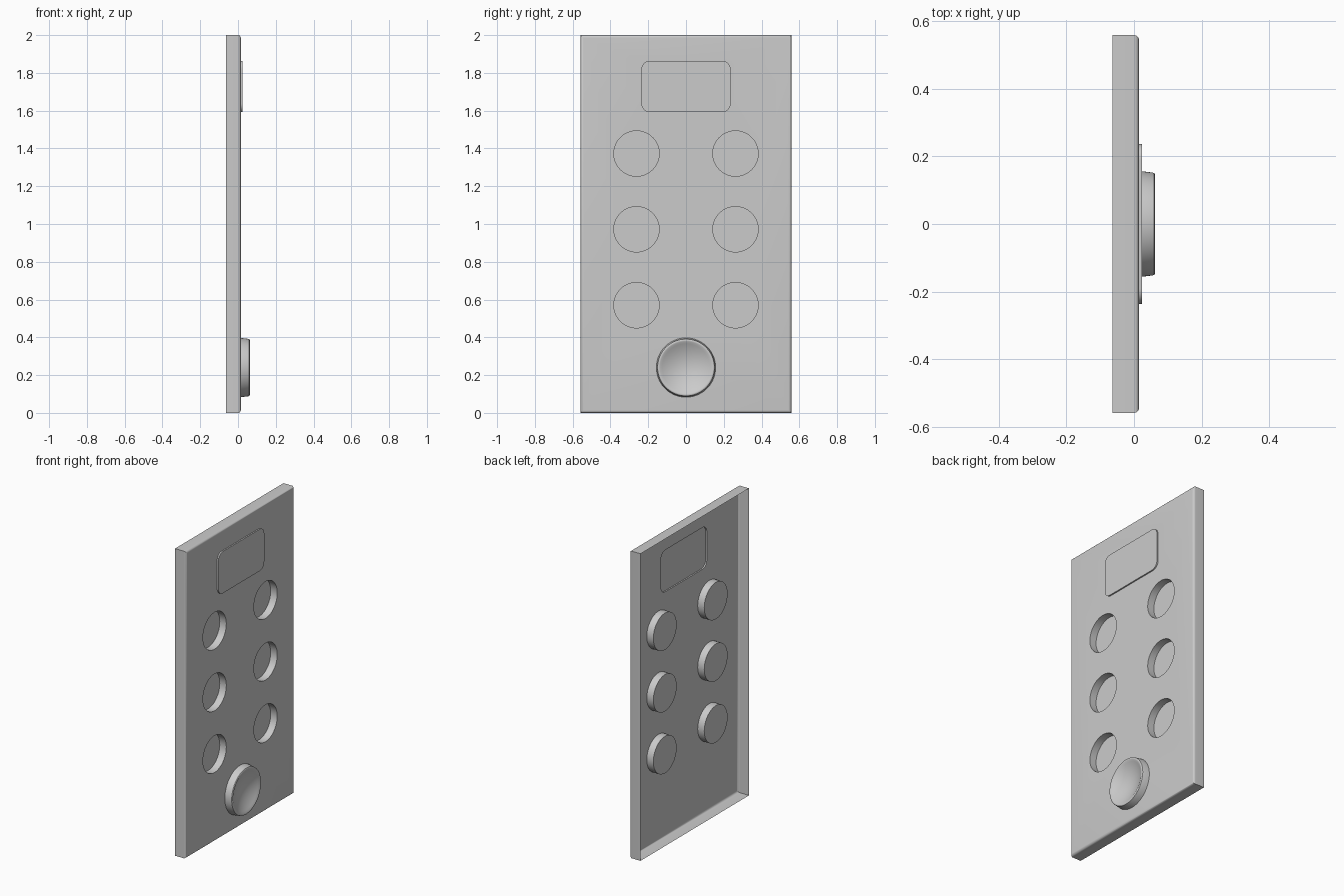
import bpy, bmesh, math

if "Cube" in bpy.data.objects:
    bpy.data.objects.remove(bpy.data.objects["Cube"])

BACK, FRONT, TOP = -0.063, 0.015, 0.024   # plate back rim, plate face, screen face


def circle(x, y, z, r, n=64):
    return [(x, y + r * math.cos(2 * math.pi * i / n), z + r * math.sin(2 * math.pi * i / n))
            for i in range(n)]


def rounded_rect(x, cz, hw, hh, r, n=8):
    pts = []
    for k, (sy, sz) in enumerate([(1, 1), (-1, 1), (-1, -1), (1, -1)]):
        for i in range(n + 1):
            a = math.pi / 2 * (k + i / n)
            pts.append((x, sy * (hw - r) + r * math.cos(a), cz + sz * (hh - r) + r * math.sin(a)))
    return pts


def rect(x, hw, z0, z1):
    return [(x, hw, z1), (x, -hw, z1), (x, -hw, z0), (x, hw, z0)]


def loft(name, rings, holes=()):
    """Skin a stack of rings and cap the last one, leaving the given holes open."""
    bm = bmesh.new()
    loops = [[bm.verts.new(p) for p in ring] for ring in rings]
    for a, b in zip(loops, loops[1:]):
        for i in range(len(a)):
            j = (i + 1) % len(a)
            bm.faces.new((a[i], a[j], b[j], b[i]))
    if holes:
        edge_loops = [loops[-1]] + [[bm.verts.new(p) for p in h] for h in holes]
        edges = []
        for lp in edge_loops:
            for i in range(len(lp)):
                pair = (lp[i], lp[(i + 1) % len(lp)])
                edges.append(bm.edges.get(pair) or bm.edges.new(pair))
        res = bmesh.ops.triangle_fill(bm, use_beauty=True, edges=edges, normal=(1, 0, 0))
        for f in res["geom"]:
            if isinstance(f, bmesh.types.BMFace):
                f.normal_update()
                if f.normal.x < 0:
                    f.normal_flip()
    else:
        bm.faces.new(loops[-1])
    mesh = bpy.data.meshes.new(name)
    bm.to_mesh(mesh)
    bm.free()
    obj = bpy.data.objects.new(name, mesh)
    bpy.context.collection.objects.link(obj)
    bpy.ops.object.select_all(action='DESELECT')
    obj.select_set(True)
    bpy.context.view_layer.objects.active = obj
    bpy.ops.object.shade_smooth_by_angle(angle=math.radians(35))
    return obj


# Plate: thin open-backed shell with rounded front edge
R = 0.015
wells = [(s * 0.262, z) for z in (1.373, 0.972, 0.57) for s in (-1, 1)]
plate_rings = [rect(BACK, 0.558, 0, 2)]
for i in range(7):
    a = math.pi / 2 * i / 6
    d = R * (1 - math.cos(a))
    plate_rings.append(rect(FRONT - R + R * math.sin(a), 0.558 - d, d, 2 - d))
screen_outline = (1.728, 0.236, 0.136, 0.045)
openings = [circle(FRONT, y, z, 0.12) for y, z in wells]
openings.append(rounded_rect(FRONT, *screen_outline))
loft("plate", plate_rings, openings)

# Raised display window
loft("screen", [rounded_rect(x, *screen_outline) for x in (FRONT, TOP)])

# Six recessed button cups
for i, (y, z) in enumerate(wells):
    loft(f"button_cup_{i + 1}", [circle(x, y, z, 0.12) for x in (FRONT, -0.032)])

# Dished knob: wall, rounded rim, then spherical bowl
profile = [(FRONT, 0.157), (0.055, 0.152), (0.0595, 0.1505), (0.062, 0.147),
           (0.0625, 0.143), (0.061, 0.138)]
for i in range(1, 13):
    t = 1 - i / 12.2
    profile.append((0.022 + 0.039 * t * t, 0.138 * t))
loft("knob", [circle(x, 0, 0.24, r) for x, r in profile])
